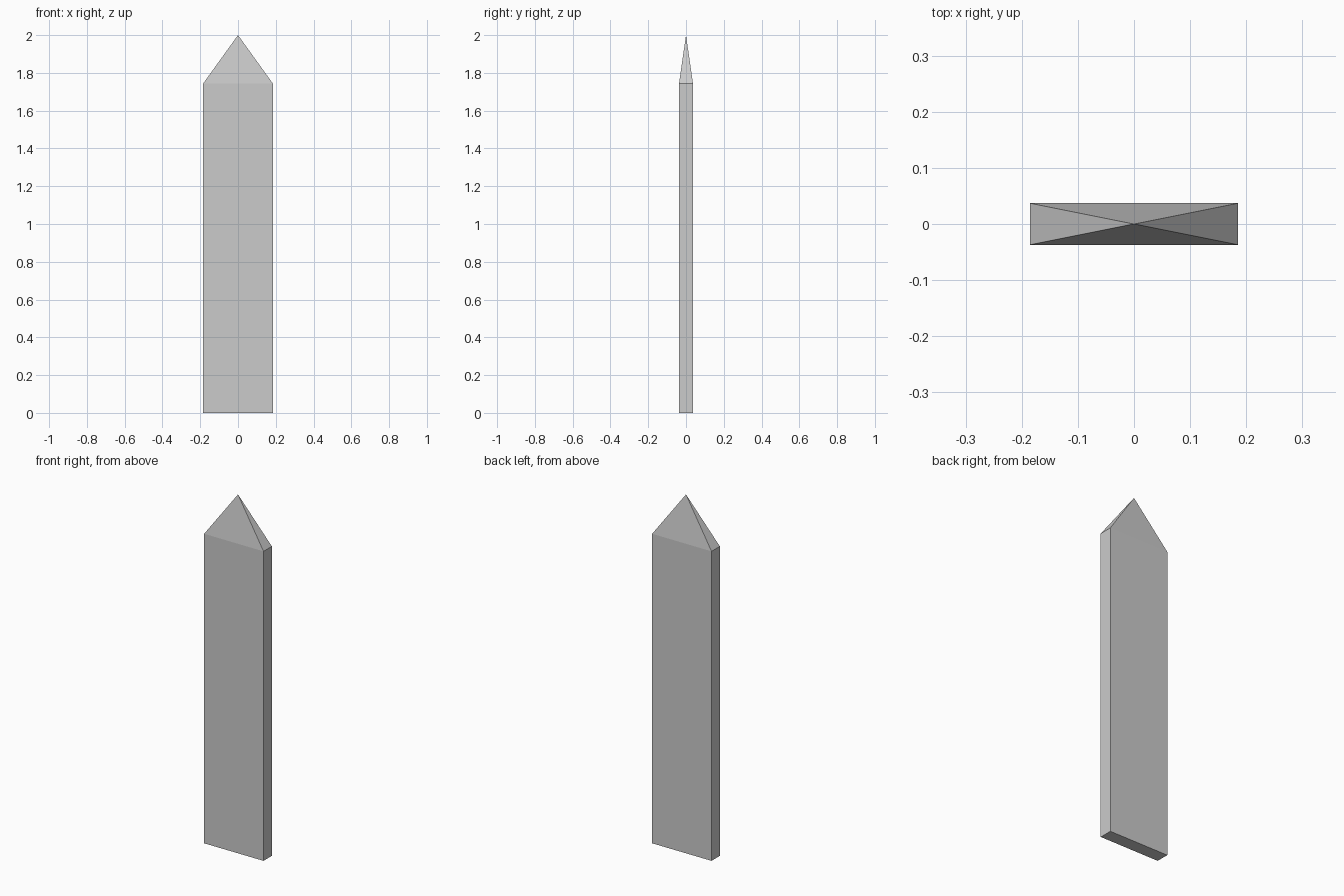
import bpy
import bmesh
from mathutils import Matrix, Vector

if "Cube" in bpy.data.objects:
    bpy.data.objects.remove(bpy.data.objects["Cube"])

WIDTH, DEPTH = 0.37, 0.074
SHOULDER, TIP = 1.743, 2.0

# Flat picket board: a box whose top face is extruded and merged to a point
bm = bmesh.new()
size = Matrix.Diagonal((WIDTH, DEPTH, SHOULDER, 1))
bmesh.ops.create_cube(bm, size=1, matrix=Matrix.Translation((0, 0, SHOULDER / 2)) @ size)
bm.normal_update()
top = max(bm.faces, key=lambda f: f.calc_center_median().z)

# Pyramid point
point = bmesh.ops.poke(bm, faces=[top])["verts"][0]
point.co = Vector((0, 0, TIP))
bmesh.ops.recalc_face_normals(bm, faces=bm.faces)

mesh = bpy.data.meshes.new("picket")
bm.to_mesh(mesh)
bm.free()
bpy.context.collection.objects.link(bpy.data.objects.new("picket", mesh))
